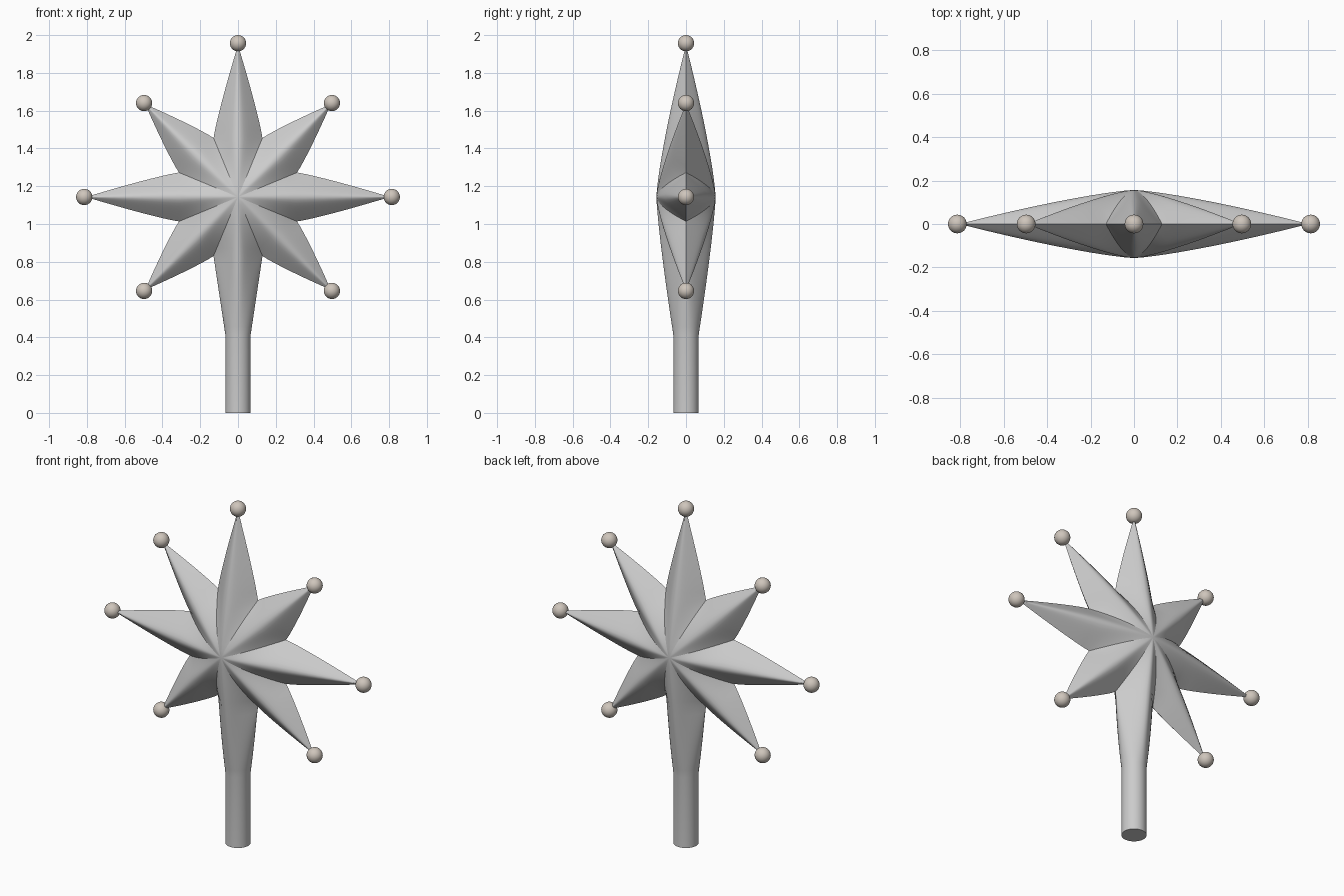
import bpy, bmesh, math
from mathutils import Vector

if "Cube" in bpy.data.objects:
    bpy.data.objects.remove(bpy.data.objects["Cube"])

CZ = 1.143            # height of the star centre
DEPTH = 0.157         # half thickness at the centre
SV, WV = 0.31, 0.13   # where neighbouring rays meet: along / across a ray
N = 12                # steps from ridge to edge


def ridge_profile(u):
    a = 0.22
    return 1 - (math.hypot(u, a) - a) / (math.hypot(1, a) - a)


def ray_rows(length, stem):
    """Rows of (distance, half width, ridge height, edge height, roundness)."""
    rows = []
    end = 0.73 if stem else length

    def ridge(s):
        if stem:
            return DEPTH + (0.067 - DEPTH) * (s / end) ** 1.25
        return DEPTH * (1 - (s / length) ** 1.3)

    for i in range(9):
        r = i / 8
        rows.append((SV * r, WV * r, ridge(SV * r), DEPTH * (1 - r ** 1.6), 0))
    for i in range(1, 11):
        t = i / 10
        s = SV + (end - SV) * t
        w = WV + (0.067 - WV) * t if stem else WV * (1 - t ** 1.15)
        rows.append((s, w, ridge(s), 0, t if stem else 0))
    if stem:
        rows.append((CZ, 0.067, 0.067, 0, 1))
    return rows


def add_ray(bm, angle, length, stem=False):
    along = Vector((math.sin(angle), 0, math.cos(angle)))
    across = Vector((math.cos(angle), 0, -math.sin(angle)))
    for side in (-1, 1):
        grid = []
        for s, w, d, e, k in ray_rows(length, stem):
            line = []
            for j in range(-N, N + 1):
                u = math.sin(math.pi / 2 * j / N)
                f = (1 - k) * ridge_profile(abs(u)) + k * math.sqrt(max(0, 1 - u * u))
                p = along * s + across * (w * u)
                p += Vector((0, side * (e + (d - e) * f), CZ))
                line.append(bm.verts.new(p))
            grid.append(line)
        for a, b in zip(grid, grid[1:]):
            for j in range(2 * N):
                bm.faces.new((a[j], a[j + 1], b[j + 1], b[j]))


# Eight-rayed star running into the round stem
bm = bmesh.new()
tips = []
for i in range(8):
    angle = i * math.pi / 4
    length = 0.805 if i % 2 == 0 else 0.695
    add_ray(bm, angle, length, stem=(i == 4))
    if i != 4:
        tips.append((angle, 0.814 if i % 2 == 0 else 0.703))
bmesh.ops.remove_doubles(bm, verts=bm.verts, dist=0.0005)
bmesh.ops.holes_fill(bm, edges=[e for e in bm.edges if e.is_boundary], sides=0)
bmesh.ops.recalc_face_normals(bm, faces=bm.faces)
mesh = bpy.data.meshes.new("star_with_stem")
bm.to_mesh(mesh)
bm.free()
star = bpy.data.objects.new("star_with_stem", mesh)
bpy.context.collection.objects.link(star)
bpy.context.view_layer.objects.active = star
star.select_set(True)
bpy.ops.object.shade_smooth_by_angle(angle=math.radians(35))

# Pale bead on each ray tip
pale = bpy.data.materials.new("pale_bead")
pale.diffuse_color = (0.62, 0.56, 0.50, 1)
pale.use_nodes = True
pale.node_tree.nodes["Principled BSDF"].inputs["Base Color"].default_value = pale.diffuse_color
for angle, r in tips:
    bpy.ops.mesh.primitive_uv_sphere_add(
        segments=32, ring_count=16, radius=0.043,
        location=(r * math.sin(angle), 0, CZ + r * math.cos(angle)))
    bead = bpy.context.object
    bead.name = "tip_bead"
    bead.data.materials.append(pale)
    bpy.ops.object.shade_smooth()
